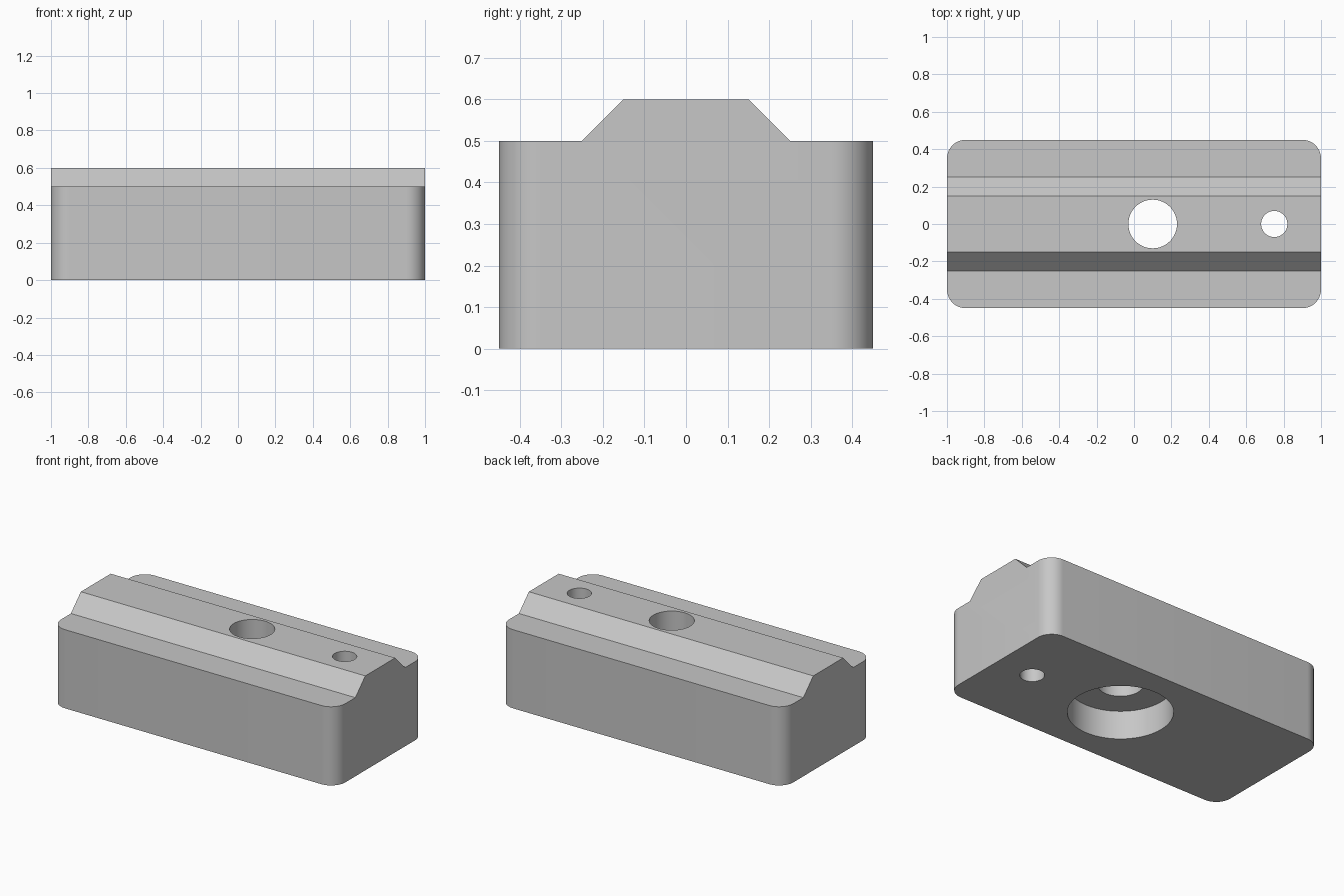
import bpy
import bmesh
import math

default = bpy.data.objects.get("Cube")
if default:
    bpy.data.objects.remove(default, do_unlink=True)

grey = bpy.data.materials.new("plain grey")
grey.use_nodes = True
colour = (0.57, 0.57, 0.57, 1)
grey.diffuse_color = colour
grey.node_tree.nodes["Principled BSDF"].inputs["Base Color"].default_value = colour


def add_object(name, bm):
    bmesh.ops.recalc_face_normals(bm, faces=bm.faces)
    mesh = bpy.data.meshes.new(name)
    bm.to_mesh(mesh)
    bm.free()
    mesh.materials.append(grey)
    obj = bpy.data.objects.new(name, mesh)
    bpy.context.collection.objects.link(obj)
    return obj


# Block with a chamfered ridge, extruded lengthwise from its end profile
half = [(0.45, 0), (0.45, 0.5), (0.25, 0.5), (0.15, 0.6)]
profile = half + [(-y, z) for y, z in reversed(half)]
bm = bmesh.new()
end = bm.faces.new([bm.verts.new((-1, y, z)) for y, z in profile])
result = bmesh.ops.extrude_face_region(bm, geom=[end], use_keep_orig=True)
bmesh.ops.translate(bm, vec=(2, 0, 0),
                    verts=[v for v in result["geom"] if isinstance(v, bmesh.types.BMVert)])

# Rounded vertical corners
corners = [e for e in bm.edges
           if all(abs(v.co.y) > 0.44 for v in e.verts)
           and abs(e.verts[0].co.z - e.verts[1].co.z) > 0.4]
bmesh.ops.bevel(bm, geom=corners, offset=0.1, segments=12, profile=0.5, affect='EDGES')
block = add_object("ridged_block", bm)


# Through holes and the counterbore underneath
def drill(name, x, radius, bottom, top):
    cutter_bm = bmesh.new()
    bmesh.ops.create_cone(cutter_bm, cap_ends=True, segments=64, radius1=radius,
                          radius2=radius, depth=top - bottom)
    bmesh.ops.translate(cutter_bm, vec=(x, 0, (top + bottom) / 2), verts=cutter_bm.verts)
    cutter = add_object(name, cutter_bm)
    bpy.context.view_layer.objects.active = block
    cut = block.modifiers.new(name, 'BOOLEAN')
    cut.operation = 'DIFFERENCE'
    cut.solver = 'EXACT'
    cut.object = cutter
    bpy.ops.object.modifier_apply(modifier=cut.name)
    bpy.data.objects.remove(cutter, do_unlink=True)


drill("counterbore", 0.1, 0.3, -0.1, 0.18)
drill("bolt_hole", 0.1, 0.13, 0.1, 0.7)
drill("pin_hole", 0.75, 0.07, -0.1, 0.7)

# Smooth round walls, crisp edges
bpy.ops.object.select_all(action='DESELECT')
block.select_set(True)
bpy.context.view_layer.objects.active = block
bpy.ops.object.shade_smooth_by_angle(angle=math.radians(30))
